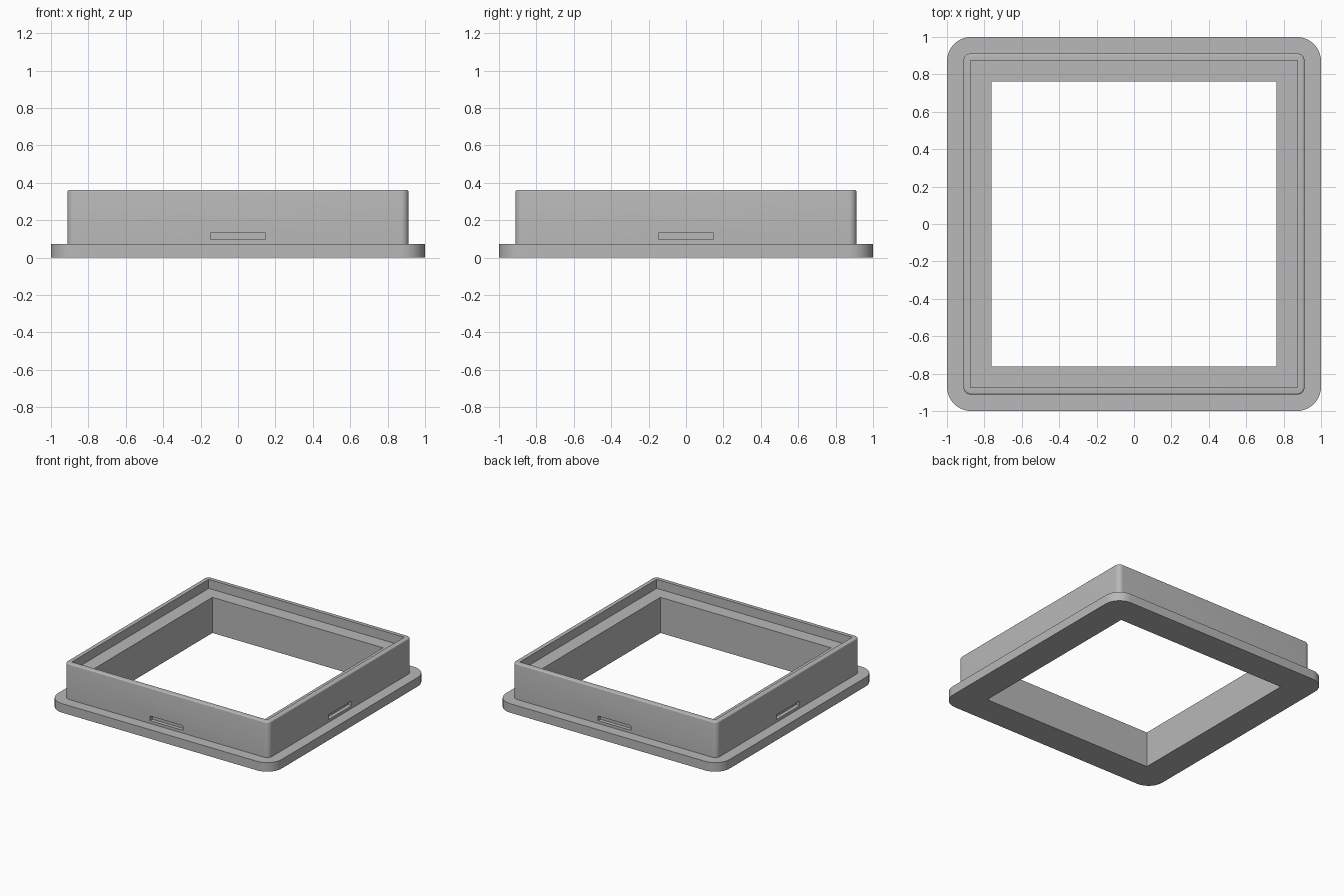
import bpy, bmesh, math

old = bpy.data.objects.get("Cube")
if old:
    bpy.data.objects.remove(old, do_unlink=True)

# Single material
gray = bpy.data.materials.new("plain_gray")
gray.use_nodes = True
color = (0.48, 0.48, 0.48, 1)
gray.diffuse_color = color
gray.node_tree.nodes["Principled BSDF"].inputs["Base Color"].default_value = color

# Main dimensions
FLANGE_TOP, LEDGE, TOP = 0.073, 0.288, 0.361
BODY, RECESS, HOLE = 0.912, 0.873, 0.762
BODY_R, FLANGE_R, FILLET = 0.04, 0.13, 0.01


def rounded_square(bm, half, radius, z, steps=10):
    """Ring of vertices around a square with rounded corners."""
    ring = []
    for corner in range(4):
        mid = math.radians(45 + 90 * corner)
        cx = math.copysign(half - radius, math.cos(mid))
        cy = math.copysign(half - radius, math.sin(mid))
        for i in range(steps + 1):
            a = math.radians(90 * corner + 90 * i / steps)
            ring.append(bm.verts.new((cx + radius * math.cos(a),
                                      cy + radius * math.sin(a), z)))
    return ring


# Outer shell: flange, upright body and softened top rim
levels = [(1, FLANGE_R, 0), (1, FLANGE_R, FLANGE_TOP), (BODY, BODY_R, FLANGE_TOP)]
for i in range(5):
    a = math.radians(90 * i / 4)
    inset = FILLET * (1 - math.cos(a))
    levels.append((BODY - inset, BODY_R - inset, TOP - FILLET + FILLET * math.sin(a)))

bm = bmesh.new()
rings = [rounded_square(bm, *level) for level in levels]
for low, high in zip(rings, rings[1:]):
    for i in range(len(low)):
        j = (i + 1) % len(low)
        bm.faces.new((low[i], low[j], high[j], high[i]))
bm.faces.new(rings[0][::-1])
bm.faces.new(rings[-1])
mesh = bpy.data.meshes.new("flanged_frame")
bm.to_mesh(mesh)
bm.free()
mesh.materials.append(gray)
frame = bpy.data.objects.new("flanged_frame", mesh)
bpy.context.collection.objects.link(frame)


def cut_box(name, center, size):
    """Subtract a box from the frame."""
    bpy.ops.mesh.primitive_cube_add(size=1, location=center)
    cutter = bpy.context.object
    cutter.name = name
    cutter.scale = size
    cutter.hide_render = True
    cutter.data.materials.append(gray)
    bpy.context.view_layer.update()
    mod = frame.modifiers.new(name, "BOOLEAN")
    mod.operation = "DIFFERENCE"
    mod.solver = "EXACT"
    mod.object = cutter
    bpy.context.view_layer.objects.active = frame
    bpy.ops.object.modifier_apply(modifier=name)
    bpy.data.objects.remove(cutter, do_unlink=True)


# Square opening and the stepped ledge around its top
cut_box("opening", (0, 0, 0.2), (2 * HOLE, 2 * HOLE, 1))
cut_box("ledge_recess", (0, 0, LEDGE + 0.1), (2 * RECESS, 2 * RECESS, 0.2))

# Shallow latch slot in the middle of each side
SLOT_W, SLOT_D, SLOT_H, SLOT_Z = 0.296, 0.06, 0.037, 0.114
for side in (-1, 1):
    cut_box("slot_y", (0, side * BODY, SLOT_Z), (SLOT_W, SLOT_D, SLOT_H))
    cut_box("slot_x", (side * BODY, 0, SLOT_Z), (SLOT_D, SLOT_W, SLOT_H))

# Smooth corners, crisp edges
bpy.ops.object.select_all(action="DESELECT")
frame.select_set(True)
bpy.context.view_layer.objects.active = frame
bpy.ops.object.shade_smooth_by_angle(angle=math.radians(30))
